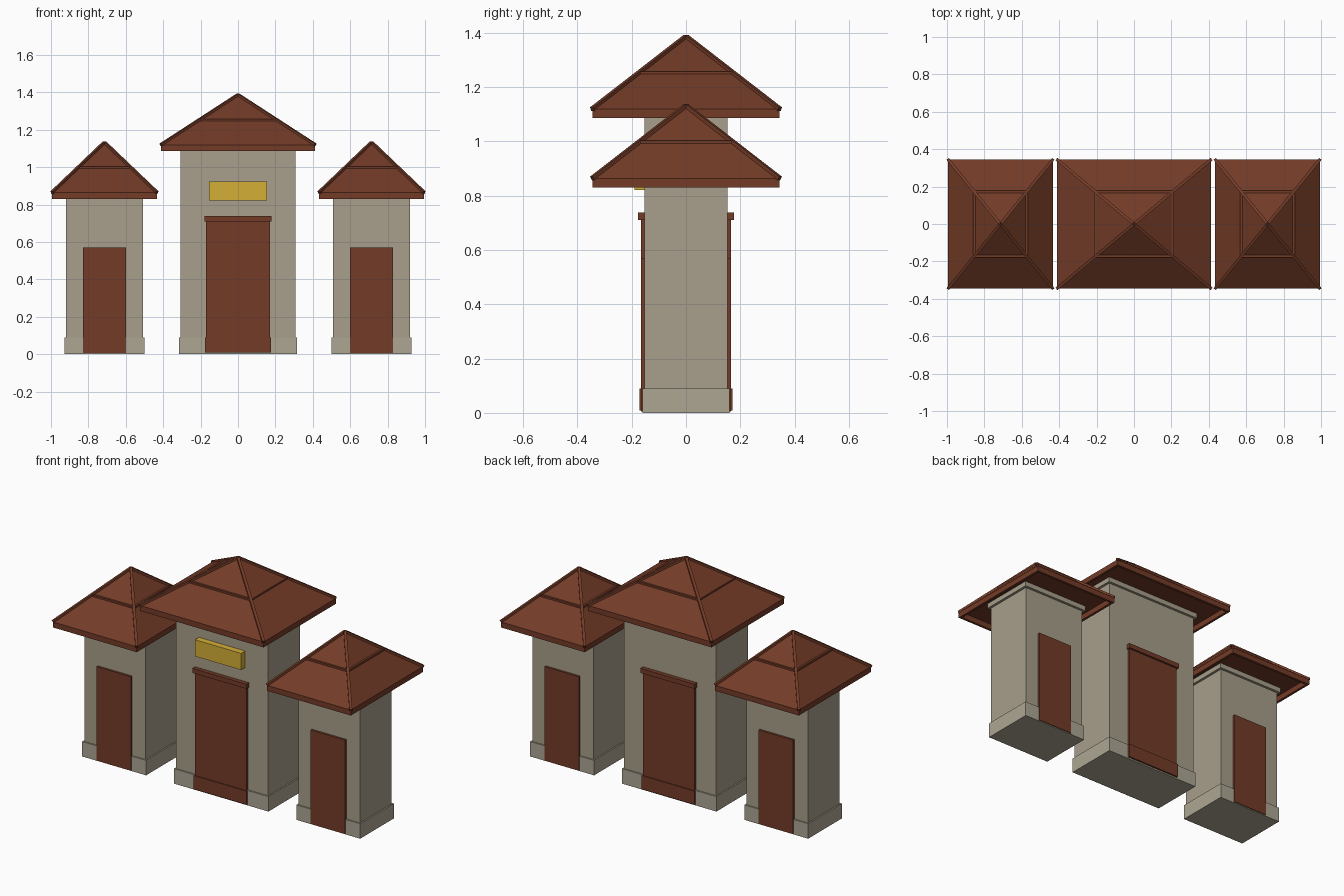
import bpy, bmesh
from mathutils import Vector

if "Cube" in bpy.data.objects:
    bpy.data.objects.remove(bpy.data.objects["Cube"])


def material(name, rgb):
    """Flat colour given as sRGB 0-255, stored linear."""
    m = bpy.data.materials.new(name)
    lin = [((c / 255 + 0.055) / 1.055) ** 2.4 for c in rgb]
    m.diffuse_color = (*lin, 1)
    m.use_nodes = True
    m.node_tree.nodes["Principled BSDF"].inputs["Base Color"].default_value = m.diffuse_color
    return m


WALL = material("stone_wall", (168, 159, 139))
BASE = material("pale_plinth", (174, 166, 148))
WOOD = material("red_brown", (115, 59, 39))
GOLD = material("gold", (212, 175, 55))


def finish(name, bm, mat):
    bmesh.ops.recalc_face_normals(bm, faces=bm.faces)
    mesh = bpy.data.meshes.new(name)
    bm.to_mesh(mesh)
    bm.free()
    mesh.materials.append(mat)
    obj = bpy.data.objects.new(name, mesh)
    bpy.context.collection.objects.link(obj)
    return obj


def box(name, x, hx, y0, y1, z0, z1, mat):
    """Box centred on x with half width hx."""
    bm = bmesh.new()
    bmesh.ops.create_cube(bm, size=1)
    for v in bm.verts:
        v.co = (x + v.co.x * 2 * hx,
                (y0 + y1) / 2 + v.co.y * (y1 - y0),
                (z0 + z1) / 2 + v.co.z * (z1 - z0))
    return finish(name, bm, mat)


def add_beam(bm, a, b, t):
    """Square beam from a to b with thickness t."""
    d = b - a
    side = d.cross(Vector((0, 0, 1))).normalized() * t / 2
    up = side.cross(d).normalized() * t / 2
    rings = [[bm.verts.new(p + s * side + u * up)
              for s, u in ((-1, -1), (1, -1), (1, 1), (-1, 1))] for p in (a, b)]
    for i in range(4):
        j = (i + 1) % 4
        bm.faces.new((rings[0][i], rings[0][j], rings[1][j], rings[1][i]))
    bm.faces.new(rings[0])
    bm.faces.new(rings[1])


def roof(prefix, x, hx, hy, z, rise):
    """Hipped roof: pyramid, open fascia frame below it, hip and band battens."""
    corners = ((-1, -1), (1, -1), (1, 1), (-1, 1))
    top = z + 0.033

    # pyramid with flat soffit
    bm = bmesh.new()
    ring = [bm.verts.new((x + sx * hx, sy * hy, top)) for sx, sy in corners]
    apex = bm.verts.new((x, 0, top + rise))
    bm.faces.new(ring)
    for i in range(4):
        bm.faces.new((ring[i], ring[(i + 1) % 4], apex))
    finish(prefix + "_roof", bm, WOOD)

    # fascia frame
    t = 0.015
    for s, label in ((-1, "front"), (1, "back")):
        y0, y1 = sorted((s * hy, s * (hy - t)))
        box(f"{prefix}_{label}_fascia", x, hx, y0, y1, z, top, WOOD)
    for s, label in ((-1, "left"), (1, "right")):
        box(f"{prefix}_{label}_fascia", x + s * (hx - t / 2), t / 2,
            -hy + t, hy - t, z, top, WOOD)

    # battens on the hips and around half height
    bm = bmesh.new()
    tip = Vector((x, 0, top + rise))
    low = [Vector((x + sx * hx, sy * hy, top)) for sx, sy in corners]
    mid = [(p + tip) / 2 for p in low]
    for i in range(4):
        add_beam(bm, low[i], tip, 0.016)
        add_beam(bm, mid[i], mid[(i + 1) % 4], 0.012)
    finish(prefix + "_roof_battens", bm, WOOD)


def tower(prefix, x, hx, height, roof_hx):
    """Wall block with plinth, top moulding and roof."""
    box(prefix + "_wall", x, hx, -0.152, 0.152, 0.02, height + 0.03, WALL)
    box(prefix + "_plinth", x, hx + 0.008, -0.16, 0.16, 0, 0.09, BASE)
    box(prefix + "_moulding", x, hx + 0.015, -0.167, 0.167,
        height + 0.004, height + 0.033, WALL)
    roof(prefix, x, roof_hx, 0.345, height, 0.267)


# three towers
tower("centre", 0, 0.307, 1.086, 0.412)
for s, label in ((-1, "left"), (1, "right")):
    tower(label, s * 0.714, 0.205, 0.831, 0.28)
    # side doors, front and back
    for f, face in ((-1, "front"), (1, "back")):
        y0, y1 = sorted((f * 0.14, f * 0.165))
        box(f"{label}_{face}_door", s * 0.714, 0.115, y0, y1, 0.005, 0.57, WOOD)

# centre doors with lintel and threshold, front and back
for f, face in ((-1, "front"), (1, "back")):
    for part, hx, depth, z0, z1 in (("door", 0.172, 0.165, 0.01, 0.715),
                                    ("lintel", 0.18, 0.177, 0.71, 0.738),
                                    ("threshold", 0.177, 0.171, 0.008, 0.09)):
        y0, y1 = sorted((f * 0.14, f * depth))
        box(f"centre_{face}_{part}", 0, hx, y0, y1, z0, z1, WOOD)

# plain sign panel over the front door
box("sign_panel", 0, 0.154, -0.19, -0.145, 0.822, 0.922, GOLD)
